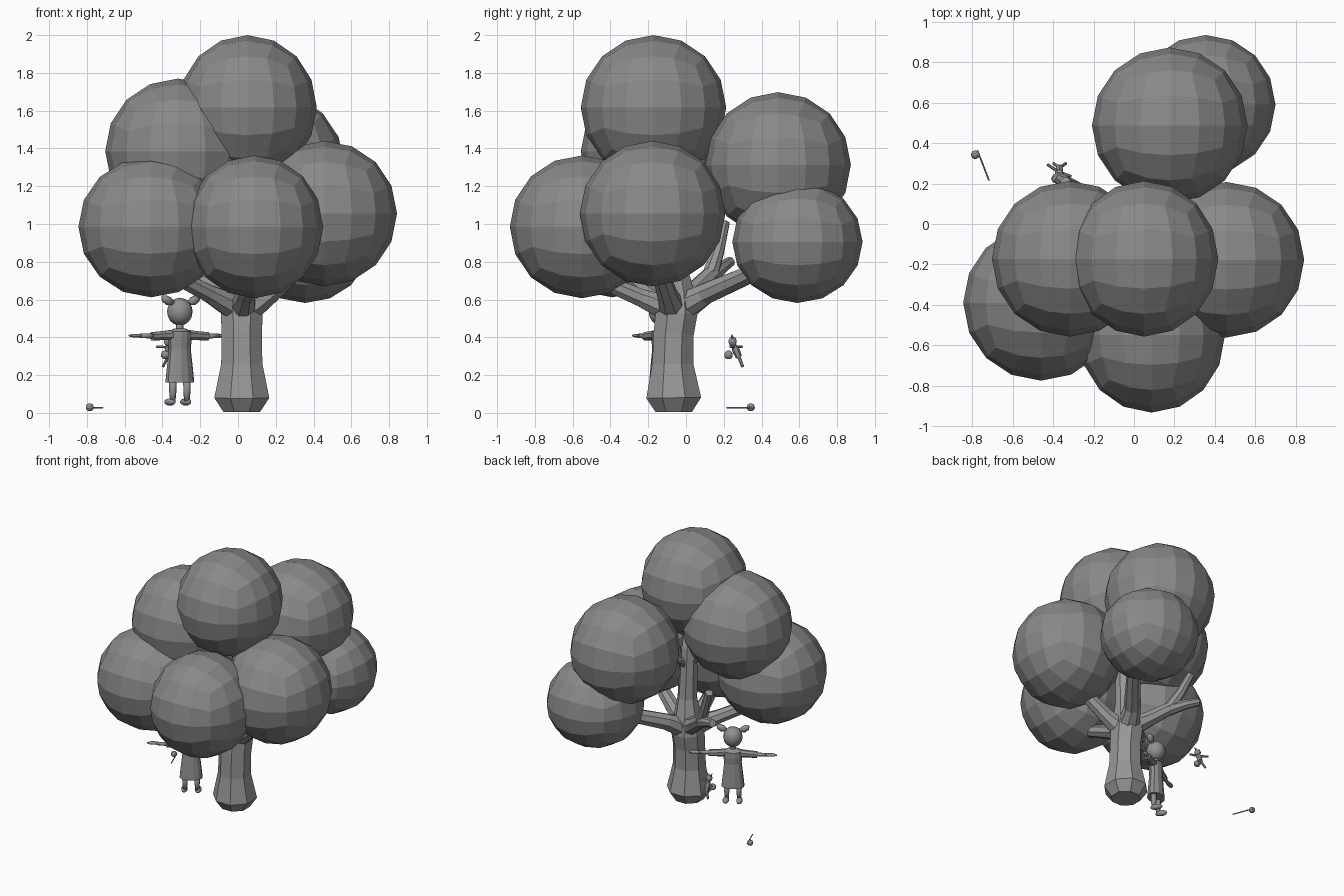
import bpy, bmesh, math
from mathutils import Vector, Matrix


def material(name, r, g, b):
    m = bpy.data.materials.new(name)
    m.diffuse_color = (r, g, b, 1)
    return m


LEAF = material("leaf grey", 0.25, 0.25, 0.25)
BARK = material("bark grey", 0.31, 0.31, 0.31)
FIGURE = material("figure grey", 0.28, 0.28, 0.28)


def finish(bm, name, mat, matrix=None, smooth=False):
    bmesh.ops.recalc_face_normals(bm, faces=bm.faces[:])
    me = bpy.data.meshes.new(name)
    bm.to_mesh(me)
    bm.free()
    ob = bpy.data.objects.new(name, me)
    bpy.context.collection.objects.link(ob)
    me.materials.append(mat)
    if matrix is not None:
        ob.matrix_world = matrix
    for p in me.polygons:
        p.use_smooth = smooth
    return ob


def ball(name, center, radii, mat, cuts=3, matrix=None, smooth=False):
    """Rounded cube: an even quad sphere."""
    bm = bmesh.new()
    bmesh.ops.create_cube(bm, size=2)
    bmesh.ops.subdivide_edges(bm, edges=bm.edges[:], cuts=cuts, use_grid_fill=True)
    for v in bm.verts:
        d = Vector([math.tan(c * math.pi / 4) for c in v.co]).normalized()
        v.co = Vector(center) + Vector([d[i] * radii[i] for i in range(3)])
    return finish(bm, name, mat, matrix, smooth)


def tube(name, path, mat, sides=8, squash=1.0, matrix=None, smooth=False):
    """Loft of rings along a path of (x, y, z, radius)."""
    bm = bmesh.new()
    pts = [Vector(p[:3]) for p in path]
    rings = []
    for i, p in enumerate(pts):
        t = (pts[min(i + 1, len(pts) - 1)] - pts[max(i - 1, 0)]).normalized()
        ref = Vector((0, 1, 0)) if abs(t.y) < 0.8 else Vector((1, 0, 0))
        u = ref.cross(t).normalized()
        w = t.cross(u)
        ring = []
        for k in range(sides):
            a = 2 * math.pi * (k + 0.5) / sides
            ring.append(bm.verts.new(p + path[i][3] * (u * math.cos(a) + w * math.sin(a) * squash)))
        rings.append(ring)
    for a, b in zip(rings, rings[1:]):
        for k in range(sides):
            j = (k + 1) % sides
            bm.faces.new((a[k], a[j], b[j], b[k]))
    bm.faces.new(rings[0][::-1])
    bm.faces.new(rings[-1])
    return finish(bm, name, mat, matrix, smooth)


# Leaf clusters: center and radii
clusters = {
    "top": ((0.05, -0.172, 1.617), (0.367, 0.385, 0.383)),
    "right": ((0.457, -0.177, 1.055), (0.385, 0.385, 0.385)),
    "front": ((0.087, -0.55, 0.985), (0.363, 0.383, 0.378)),
    "left": ((-0.46, -0.39, 0.985), (0.385, 0.385, 0.373)),
    "upper_left": ((-0.318, -0.172, 1.385), (0.385, 0.385, 0.385)),
    "upper_back": ((0.177, 0.488, 1.313), (0.385, 0.385, 0.385)),
    "back": ((0.355, 0.59, 0.905), (0.345, 0.345, 0.323)),
}
for key, (c, r) in clusters.items():
    ball("leaves_" + key, c, r, LEAF)

# Trunk with a flared foot, continuing up into the crown
tube("trunk", [(0.02, -0.065, 0.005, 0.105), (0.02, -0.065, 0.08, 0.157),
               (0.02, -0.07, 0.26, 0.118), (0.02, -0.065, 0.42, 0.115),
               (0.02, -0.05, 0.53, 0.12), (0.02, -0.05, 0.64, 0.10),
               (0.03, -0.06, 0.78, 0.07), (0.03, -0.08, 1.15, 0.06),
               (0.04, -0.16, 1.45, 0.05)], BARK)

# Branches
branches = {
    "right": [(0.02, -0.06, 0.52, 0.08), (0.17, -0.10, 0.63, 0.055), (0.42, -0.17, 0.85, 0.04)],
    "front": [(0.02, -0.06, 0.54, 0.08), (0.04, -0.24, 0.61, 0.05), (0.08, -0.50, 0.72, 0.04)],
    "left": [(0.02, -0.06, 0.54, 0.08), (-0.15, -0.18, 0.63, 0.05), (-0.42, -0.36, 0.77, 0.04)],
    "back": [(0.02, -0.05, 0.54, 0.085), (0.10, 0.10, 0.63, 0.06), (0.28, 0.33, 0.73, 0.05),
             (0.34, 0.50, 0.85, 0.04)],
    "stub": [(0.02, -0.05, 0.56, 0.08), (-0.10, 0.04, 0.64, 0.055), (-0.23, 0.14, 0.74, 0.045)],
    "stub_upper": [(-0.21, 0.125, 0.72, 0.045), (-0.28, 0.17, 0.86, 0.035), (-0.34, 0.205, 1.01, 0.028)],
    "stub_lower": [(-0.21, 0.125, 0.72, 0.045), (-0.31, 0.19, 0.77, 0.035), (-0.39, 0.235, 0.80, 0.028)],
    "upper_back": [(0.03, -0.07, 1.02, 0.05), (0.08, 0.08, 1.14, 0.04), (0.15, 0.33, 1.27, 0.035)],
    "upper_left": [(0.03, -0.08, 1.05, 0.05), (-0.10, -0.12, 1.18, 0.04), (-0.27, -0.16, 1.33, 0.035)],
}
for key, path in branches.items():
    tube("branch_" + key, path, BARK)

# Standing figure, arms out, turned to the back left (local front is -y)
G = Matrix.Translation((-0.308, -0.13, 0)) @ Matrix.Rotation(math.radians(209.5), 4, 'Z')
ball("head", (0, 0, 0.536), (0.068, 0.068, 0.074), FIGURE, 3, G, True)
tube("neck", [(0, 0, 0.42, 0.022), (0, 0, 0.49, 0.018)], FIGURE, 8, 1, G, True)
tube("dress", [(0, 0, 0.16, 0.082), (0, 0, 0.22, 0.076), (0, 0, 0.34, 0.062),
               (0, 0, 0.39, 0.068), (0, 0, 0.43, 0.066), (0, 0, 0.448, 0.03)],
     FIGURE, 12, 0.72, G)
for side, s in (("left", 1), ("right", -1)):
    tube("sleeve_" + side, [(s * 0.03, 0, 0.412, 0.032), (s * 0.09, 0, 0.41, 0.026),
                            (s * 0.17, 0, 0.405, 0.024)], FIGURE, 8, 1, G)
    tube("arm_" + side, [(s * 0.15, 0, 0.406, 0.014), (s * 0.24, 0, 0.408, 0.012)],
         FIGURE, 8, 1, G, True)
    ball("hand_" + side, (s * 0.265, -0.003, 0.409), (0.045, 0.02, 0.01), FIGURE, 2, G, True)
    tube("leg_" + side, [(s * 0.043, 0, 0.19, 0.02), (s * 0.043, 0, 0.11, 0.019),
                         (s * 0.043, 0, 0.06, 0.014)], FIGURE, 8, 1, G, True)
    ball("foot_" + side, (s * 0.048, -0.022, 0.058), (0.023, 0.045, 0.02), FIGURE, 2, G, True)
    tube("pigtail_" + side, [(s * 0.045, 0.01, 0.582, 0.012), (s * 0.075, 0.01, 0.592, 0.024),
                             (s * 0.10, 0.01, 0.607, 0.02), (s * 0.112, 0.01, 0.618, 0.006)],
         FIGURE, 8, 1, G, True)

# Small floating toy with spread limbs, holding a ball
ball("toy_ball", (-0.385, 0.225, 0.307), (0.024, 0.024, 0.024), FIGURE, 2)
ball("toy_head", (-0.37, 0.247, 0.378), (0.023, 0.023, 0.026), FIGURE, 2)
tube("toy_body", [(-0.37, 0.25, 0.365, 0.012), (-0.368, 0.265, 0.33, 0.02),
                  (-0.368, 0.28, 0.295, 0.017)], FIGURE, 6)
for side, s in (("left", 1), ("right", -1)):
    tube("toy_arm_" + side, [(-0.37, 0.256, 0.348, 0.008),
                             (-0.37 + s * 0.06, 0.265 - s * 0.03, 0.35, 0.007)], FIGURE, 6)
    tube("toy_leg_" + side, [(-0.368, 0.278, 0.30, 0.010),
                             (-0.368 + s * 0.03, 0.30, 0.245, 0.008)], FIGURE, 6)
    tube("toy_ear_" + side, [(-0.37 + s * 0.01, 0.247, 0.395, 0.009),
                             (-0.37 + s * 0.022, 0.242, 0.415, 0.002)], FIGURE, 6)

# Thin stick and ball lying on the ground
tube("stick", [(-0.775, 0.365, 0.027, 0.004), (-0.717, 0.215, 0.027, 0.004)], FIGURE, 6)
ball("ground_ball", (-0.785, 0.343, 0.03), (0.022, 0.022, 0.022), FIGURE, 2)
